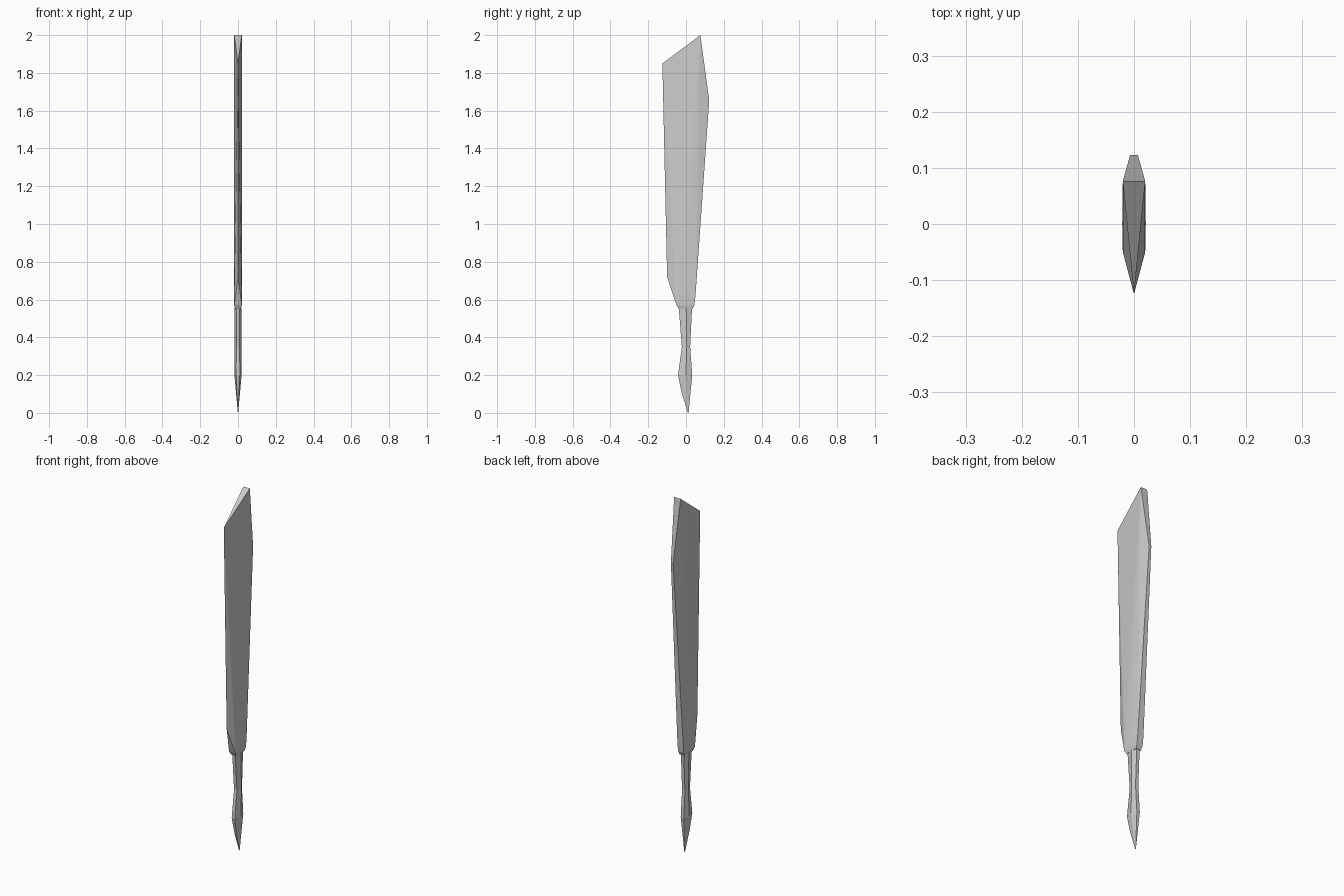
import bpy, bmesh

if "Cube" in bpy.data.objects:
    bpy.data.objects.remove(bpy.data.objects["Cube"])


def finish(name, bm):
    bmesh.ops.recalc_face_normals(bm, faces=bm.faces)
    mesh = bpy.data.meshes.new(name)
    bm.to_mesh(mesh)
    bm.free()
    obj = bpy.data.objects.new(name, mesh)
    bpy.context.collection.objects.link(obj)
    return obj


# Blade with its collar: convex faceted body, half widths mirrored in x
blade_points = [
    (0.020, 0.076, 2.00),    # tip
    (0.000, -0.125, 1.85),   # upper end of cutting edge
    (0.000, -0.100, 0.72),   # lower end of cutting edge
    (0.007, 0.123, 1.655),   # widest point of spine
    (0.018, 0.050, 0.62),    # lower end of spine
    (0.021, 0.000, 0.66),    # lower end of ridge
    (0.020, -0.050, 0.60),   # collar
    (0.020, -0.050, 0.57),
    (0.018, 0.044, 0.57),
    (0.015, -0.038, 0.55),
    (0.015, 0.034, 0.55),
]
bm = bmesh.new()
for x, y, z in blade_points:
    for sx in ((1, -1) if x else (1,)):
        bm.verts.new((sx * x, y, z))
bmesh.ops.convex_hull(bm, input=bm.verts)
finish("blade", bm)

# Handle: six-sided sections (z, y front, y back, half width)
handle_sections = [
    (0.555, -0.038, 0.032, 0.018),
    (0.35, -0.022, 0.022, 0.018),
    (0.20, -0.042, 0.033, 0.019),
    (0.11, -0.024, 0.024, 0.011),
    (0.0, 0.010, 0.014, 0.001),
]
bm = bmesh.new()
rings = []
for z, y0, y1, w in handle_sections:
    mid = (y0 + y1) / 2 + 0.004 * (z > 0)
    n = w * 0.5
    ring = [(-n, y0), (n, y0), (w, mid), (n, y1), (-n, y1), (-w, mid)]
    rings.append([bm.verts.new((x, y, z)) for x, y in ring])
for a, b in zip(rings, rings[1:]):
    for i in range(6):
        j = (i + 1) % 6
        bm.faces.new((a[i], a[j], b[j], b[i]))
bm.faces.new(rings[0])
bm.faces.new(rings[-1])
finish("handle", bm)
